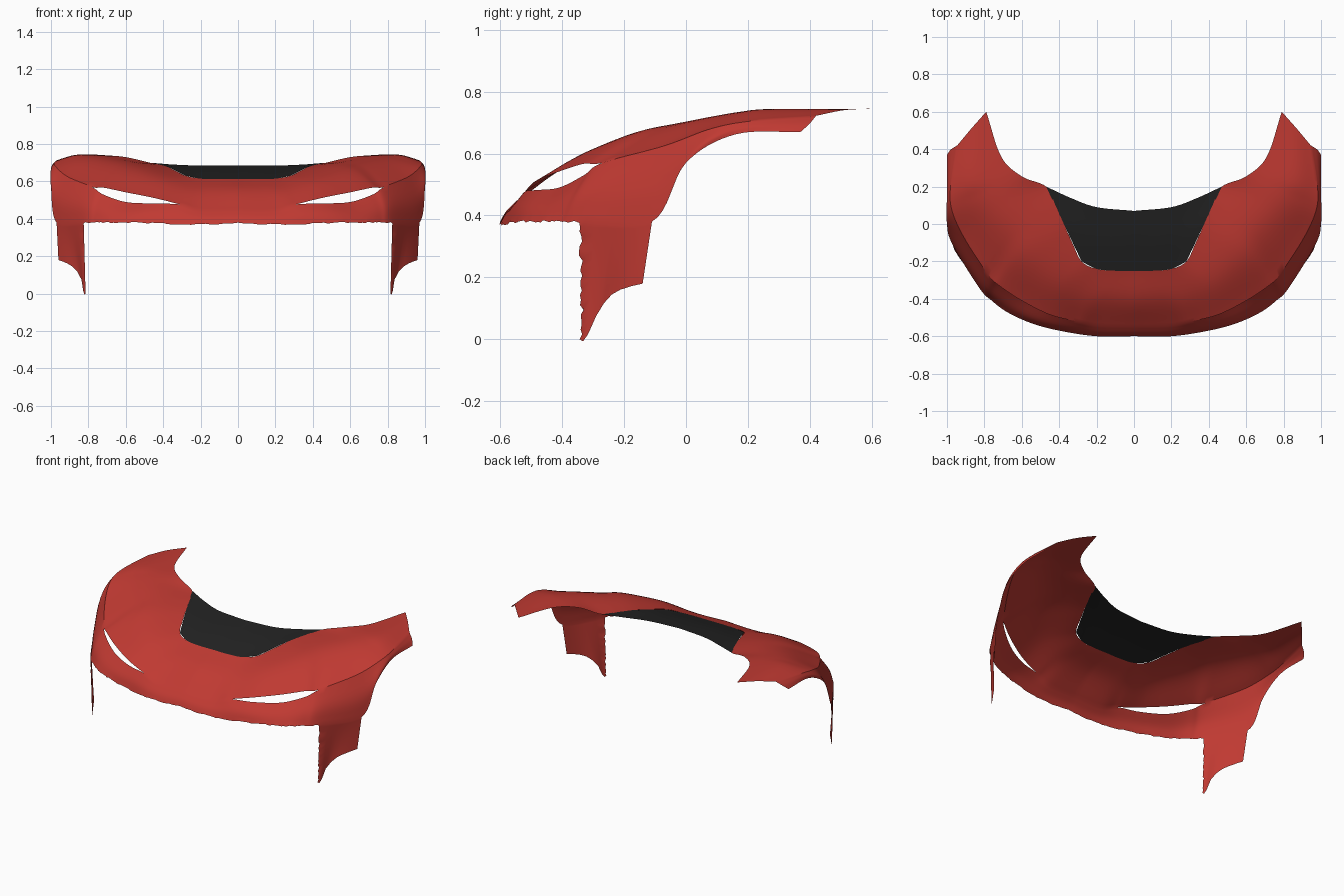
import bpy, bmesh, math, random
from mathutils import Vector

random.seed(4)
STEPS = 8      # samples per rail segment
ROWS = 8       # samples across each panel

default_cube = bpy.data.objects.get("Cube")
if default_cube:
    bpy.data.objects.remove(default_cube, do_unlink=True)


def make_material(name, color):
    mat = bpy.data.materials.new(name)
    mat.use_nodes = True
    mat.diffuse_color = color
    mat.node_tree.nodes["Principled BSDF"].inputs["Base Color"].default_value = color
    return mat


red_paint = make_material("red paint", (0.53, 0.042, 0.032, 1))
black_trim = make_material("black trim", (0.016, 0.016, 0.016, 1))


def spline_point(points, t):
    """Point on a smooth curve through all points, t from 0 to 1."""
    position = t * (len(points) - 1)
    i = min(int(position), len(points) - 2)
    f = position - i
    b, c = points[i], points[i + 1]
    a = points[i - 1] if i > 0 else b * 2 - c
    d = points[i + 2] if i + 2 < len(points) else c * 2 - b
    return (b * 2 + (c - a) * f + (a * 2 - b * 5 + c * 4 - d) * f ** 2
            + (b * 3 - a - c * 3 + d) * f ** 3) / 2


def smooth_rail(points, count):
    vectors = [Vector(p) for p in points]
    return [spline_point(vectors, i / count) for i in range(count + 1)]


def loft(bm, rails, rows=ROWS):
    """Skin a grid of faces across rails that have equal sample counts."""
    columns = []
    for section in zip(*rails):
        columns.append([bm.verts.new(spline_point(section, j / rows))
                        for j in range(rows + 1)])
    for left, right in zip(columns, columns[1:]):
        for j in range(rows):
            bm.faces.new((left[j], right[j], right[j + 1], left[j + 1]))


def finish(name, bm, mat, angle):
    bmesh.ops.remove_doubles(bm, verts=bm.verts, dist=0.0005)
    bmesh.ops.recalc_face_normals(bm, faces=bm.faces)
    if sum(f.normal.z for f in bm.faces) < 0:
        bmesh.ops.reverse_faces(bm, faces=bm.faces)
    mesh = bpy.data.meshes.new(name)
    bm.to_mesh(mesh)
    bm.free()
    obj = bpy.data.objects.new(name, mesh)
    bpy.context.collection.objects.link(obj)
    mesh.materials.append(mat)
    bpy.ops.object.select_all(action="DESELECT")
    obj.select_set(True)
    bpy.context.view_layer.objects.active = obj
    bpy.ops.object.shade_smooth_by_angle(angle=math.radians(angle))
    mirror = obj.modifiers.new("Mirror", "MIRROR")
    mirror.use_clip = True
    mirror.merge_threshold = 0.001
    return obj


# Rails run from the nose centre, round the corner and back along the fender.
# Lower edge of the nose, then the wheel arch
lower_edge = [(0, -.6, .38), (.2, -.6, .37), (.4, -.57, .375), (.55, -.53, .38),
              (.68, -.47, .38), (.76, -.41, .38), (.825, -.345, .38),
              (.97, -.11, .38), (1, 0, .57), (1, .16, .662), (1, .37, .67)]
# Crease under the lamps, turning into the fender shoulder
crease = [(0, -.55, .445), (.2, -.545, .445), (.31, -.52, .477), (.45, -.485, .482),
          (.6, -.41, .49), (.72, -.33, .53), (.78, -.27, .57),
          (.91, -.07, .625), (.975, .08, .68), (.98, .21, .705), (.945, .42, .722)]
# Ridge over the bonnet and fender
ridge = [(0, -.41, .55), (.15, -.4, .55), (.27, -.39, .557), (.4, -.33, .60),
         (.5, -.24, .64), (.58, -.15, .672), (.64, -.05, .692),
         (.72, .06, .715), (.8, .16, .732), (.86, .26, .742), (.87, .51, .74)]
# Inner edge beside the vent panel and round the cabin opening
inner_edge = [(0, -.25, .612), (.1, -.25, .612), (.2, -.24, .615), (.28, -.2, .63),
              (.33, -.1, .655), (.375, 0, .677), (.42, .1, .69),
              (.47, .2, .70), (.6, .255, .73), (.71, .36, .74), (.79, .6, .745)]
# Height of the lamp opening at each crease point
lamp_gap = [0, 0, 0, .03, .052, .037, 0, 0, 0, 0, 0]

segments = len(lower_edge) - 1
count = segments * STEPS
edge = smooth_rail(lower_edge, count)
lamp_bottom = smooth_rail(crease, count)
gap = smooth_rail([(0, 0, g) for g in lamp_gap], count)
lamp_top = [p + Vector((0, 0, max(g.z, 0))) for p, g in zip(lamp_bottom, gap)]

# Slight outward swell of the nose and fender sides
swell = []
for a, b in zip(edge, lamp_bottom):
    middle = (a + b) / 2
    outward = Vector((middle.x, middle.y * 1.5, 0)).normalized()
    swell.append(middle + outward * (b - a).length * 0.08)

# Fender leg ahead of the wheel, hung from the lower edge
leg_top = edge[6 * STEPS:7 * STEPS + 1]
leg_foot = smooth_rail([(.815, -.342, 0), (.825, -.325, 0), (.84, -.285, .085),
                        (.88, -.245, .14), (.92, -.2, .165), (.96, -.14, .18)], STEPS)

# Body shell: nose and sides, bonnet and fender tops, legs
body = bmesh.new()
loft(body, [edge, swell, lamp_bottom])
loft(body, [lamp_top, smooth_rail(ridge, count), smooth_rail(inner_edge, count)], ROWS * 2)
loft(body, [leg_foot, leg_top], ROWS * 3)
bmesh.ops.remove_doubles(body, verts=body.verts, dist=0.0005)

# Ragged cut along the nose underside and the front of the legs
for v in body.verts:
    if v.is_boundary and v.co.y < -0.33 and v.co.x > 0.01:
        if v.co.z < 0.37 and v.co.x > 0.8:
            v.co.y += random.uniform(-0.002, 0.012)
        elif 0.36 < v.co.z < 0.39:
            v.co.z += random.uniform(-0.004, 0.004)
finish("front_body_shell", body, red_paint, 35)

# Vent panel set into the bonnet
panel = bmesh.new()
panel_front = smooth_rail(inner_edge[:4], 16)
panel_middle = smooth_rail([(0, -.09, .656), (.12, -.09, .656),
                            (.25, -.06, .661), (.375, 0, .677)], 16)
panel_rear = smooth_rail([(0, .07, .685), (.2, .09, .685),
                          (.34, .14, .69), (.47, .2, .70)], 16)
loft(panel, [panel_front, panel_middle, panel_rear])
finish("bonnet_vent_panel", panel, black_trim, 40)
